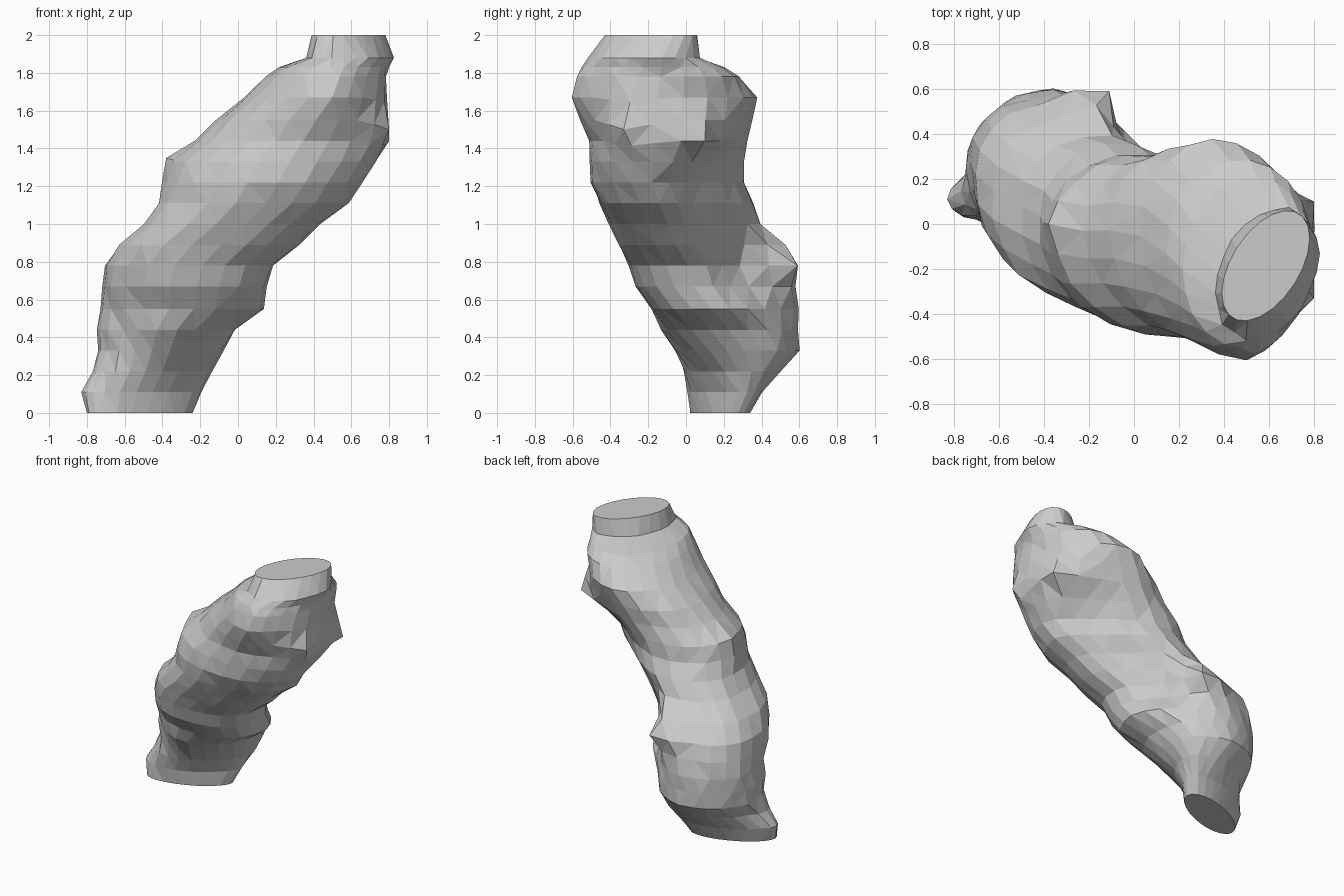
import bpy, bmesh, math, random
from mathutils import Vector

if "Cube" in bpy.data.objects:
    bpy.data.objects.remove(bpy.data.objects["Cube"])

random.seed(4)
SIDES = 22

# Cross sections: z, x min, x max, y min, y max, skew
SECTIONS = [
    (0.00, -.80, -.24, .02, .34, .6),
    (0.11, -.80, -.19, .01, .41, .58),
    (0.22, -.75, -.14, -.01, .50, .4),
    (0.33, -.745, -.07, -.06, .60, .12),
    (0.44, -.74, -.01, -.13, .60, -.02),
    (0.55, -.73, .14, -.19, .60, -.18),
    (0.67, -.72, .16, -.27, .56, -.25),
    (0.78, -.70, .19, -.30, .53, -.25),
    (0.89, -.63, .32, -.36, .46, -.25),
    (1.00, -.50, .44, -.41, .39, -.22),
    (1.11, -.42, .58, -.46, .36, -.22),
    (1.22, -.38, .66, -.50, .31, -.22),
    (1.33, -.34, .73, -.505, .31, -.2),
    (1.44, -.22, .77, -.51, .32, -.15),
    (1.55, -.11, .77, -.54, .35, -.15),
    (1.67, .03, .775, -.57, .37, -.1),
    (1.78, .15, .79, -.56, .29, .0),
    (1.83, .22, .80, -.54, .21, .1),
    (1.88, .36, .82, -.51, .07, .3),
    (2.00, .39, .78, -.43, .06, .5),
]

# Knob tips that the surface is pulled out to, and their reach
KNOBS = [
    (-.83, .11, .11, .2), (-.11, .59, .78, .22), (-.38, .0, 1.35, .2),
    (.50, -.605, 1.67, .25), (.80, -.33, 1.50, .22), (.80, .10, 1.44, .25),
]


def ring(bm, z, x0, x1, y0, y1, skew, inner):
    cx, cy, a, b = (x0 + x1) / 2, (y0 + y1) / 2, (x1 - x0) / 2, (y1 - y0) / 2
    # the bend is full at front left and hollow at back right
    bend = .05 * max(0, 1 - (abs(z - .95) / .5) ** 3)
    verts = []
    for i in range(SIDES):
        t = math.tau * i / SIDES
        j = random.uniform(-.008, .008) if inner else 0
        side = .8 if math.cos(t) < 0 else 1.3
        d = side * bend * max(0, math.sin(2 * t + math.asin(skew)))
        verts.append(bm.verts.new((cx + (a + j) * math.cos(t) - d,
                                   cy + (b + j) * math.sin(t + math.asin(skew)) - d, z)))
    return verts


# Leaning lumpy trunk, lofted from the sections
bm = bmesh.new()
last = len(SECTIONS) - 1
rings = [ring(bm, *s, 0 < k < last) for k, s in enumerate(SECTIONS)]
for lo, hi in zip(rings, rings[1:]):
    for i in range(SIDES):
        j = (i + 1) % SIDES
        bm.faces.new((lo[i], lo[j], hi[j], hi[i]))
bm.faces.new(rings[0][::-1])
bm.faces.new(rings[-1])

# Pull out the knobs, leaving the flat ends level
for *tip, reach in KNOBS:
    tip = Vector(tip)
    near = min(bm.verts, key=lambda v: (v.co - tip).length).co.copy()
    for v in bm.verts:
        w = max(0, 1 - (v.co - near).length / reach)
        if 0.001 < v.co.z < 1.999:
            v.co += (tip - near) * w

# Faceted triangles on the sides
bmesh.ops.triangulate(bm, faces=[f for f in bm.faces if len(f.verts) == 4],
                      quad_method='SHORT_EDGE')
bmesh.ops.recalc_face_normals(bm, faces=bm.faces)
mesh = bpy.data.meshes.new("lumpy_trunk")
bm.to_mesh(mesh)
bm.free()
bpy.context.collection.objects.link(bpy.data.objects.new("lumpy_trunk", mesh))
